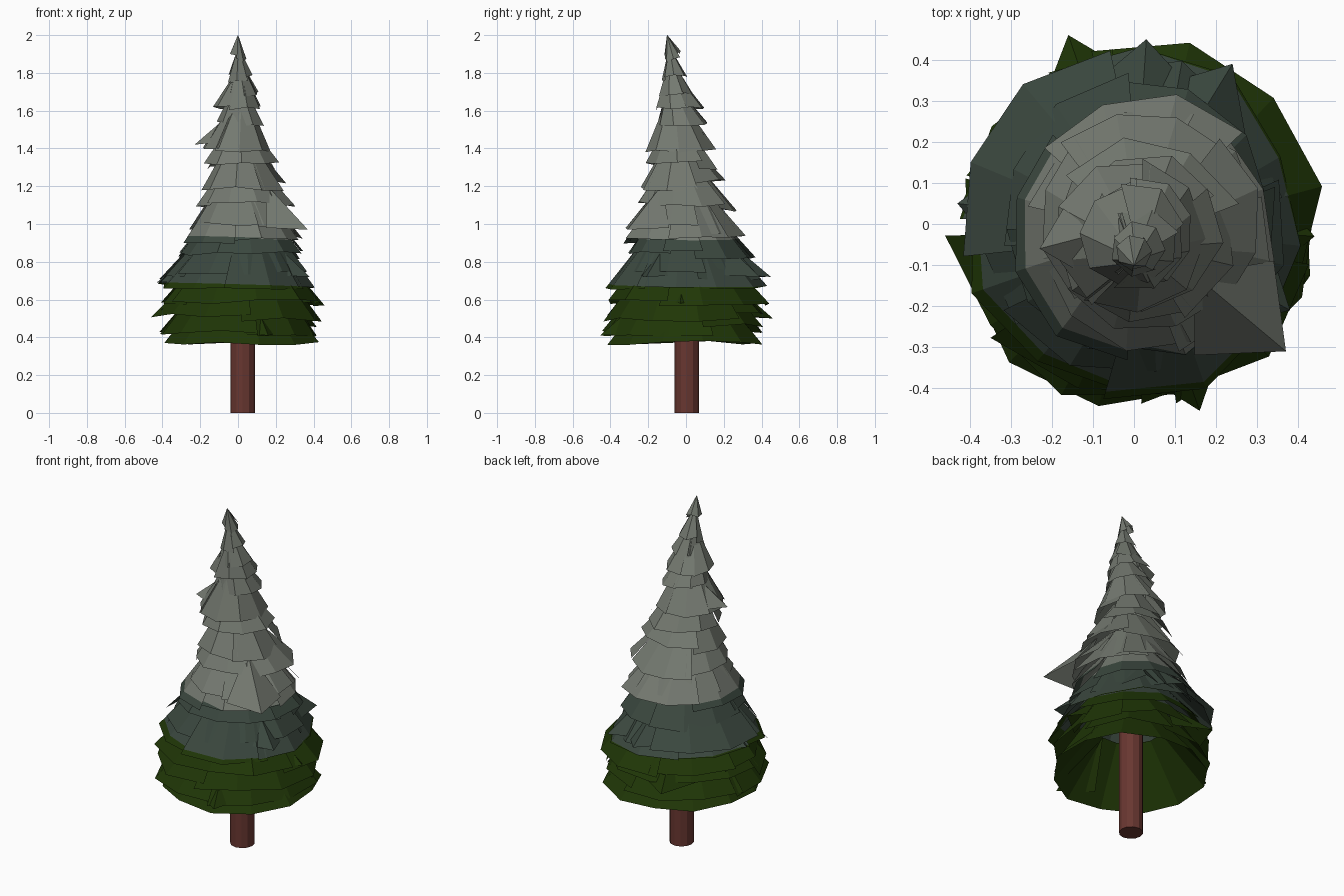
import bpy, bmesh, math, random
from mathutils import Vector

if "Cube" in bpy.data.objects:
    bpy.data.objects.remove(bpy.data.objects["Cube"])

random.seed(11)


def material(name, rgb):
    m = bpy.data.materials.new(name)
    m.diffuse_color = (*rgb, 1)
    m.use_nodes = True
    m.node_tree.nodes["Principled BSDF"].inputs["Base Color"].default_value = m.diffuse_color
    return m


GREEN = material("needle green", (0.014, 0.037, 0.002))
FROST = material("frosted green", (0.043, 0.064, 0.049))
SNOW = material("snow grey", (0.175, 0.192, 0.163))
BARK = material("bark brown", (0.14, 0.038, 0.03))


def finish(bm, name, mats):
    me = bpy.data.meshes.new(name)
    bm.to_mesh(me)
    bm.free()
    for m in mats:
        me.materials.append(m)
    ob = bpy.data.objects.new(name, me)
    bpy.context.collection.objects.link(ob)
    return ob


# trunk
bpy.ops.mesh.primitive_cylinder_add(vertices=12, radius=0.065, depth=0.7,
                                    location=(0.025, 0.005, 0.35))
trunk = bpy.context.object
trunk.name = "trunk"
trunk.data.materials.append(BARK)


def panel(bm, angles, z, cx, cy, r, top, top_r, jitter, closed=False):
    """One faceted branch flap: an outer rim joined to a higher inner rim."""
    outer, inner = [], []
    for a in angles:
        d = Vector((math.cos(a), math.sin(a), 0))
        rr = r * (1 + random.uniform(-jitter, jitter))
        outer.append(bm.verts.new(Vector((cx, cy, z + random.uniform(-0.012, 0.012))) + d * rr))
        inner.append(bm.verts.new(top + d * top_r))
    n = len(angles)
    for i in range(n if closed else n - 1):
        j = (i + 1) % n
        bm.faces.new((outer[i], outer[j], inner[j], inner[i]))


# branch tiers: rim height, rim centre x, rim centre y, rim radius
TIERS = [
    (0.37, 0.02, 0.00, 0.42), (0.44, 0.00, -0.01, 0.44), (0.51, -0.01, 0.00, 0.44),
    (0.58, 0.01, 0.01, 0.435), (0.67, -0.01, 0.00, 0.425), (0.72, -0.01, 0.02, 0.395),
    (0.83, 0.02, 0.02, 0.335), (0.92, 0.03, -0.01, 0.32), (0.97, 0.05, -0.02, 0.29),
    (1.09, 0.03, 0.01, 0.265), (1.20, 0.02, -0.02, 0.23), (1.31, 0.02, -0.02, 0.195),
    (1.41, -0.01, -0.03, 0.20), (1.52, 0.02, -0.02, 0.135), (1.60, -0.01, -0.03, 0.13),
    (1.70, 0.02, -0.05, 0.095), (1.77, 0.01, -0.06, 0.07), (1.89, 0.00, -0.07, 0.045),
]
TIP = Vector((0.0, -0.10, 2.0))

for k, (z, cx, cy, r) in enumerate(TIERS):
    bm = bmesh.new()
    h = 0.11 + 0.42 * r
    sides = 12 if r > 0.25 else 9 if r > 0.12 else 7
    step = 2 * math.pi / sides
    start = random.uniform(0, 2 * math.pi)
    lean = max(0, z + h - 1.1)
    top = Vector((0.02 - 0.02 * lean, -0.01 - 0.09 * lean, z + h))
    top_r = (0.43 if z < 1 else 0.36) * r
    if k == len(TIERS) - 1:
        top, top_r = TIP, 0.001
    elif z > 1.65:
        top_r = 0.2 * r
    if k == 0:
        # lowest skirt is one unbroken ring
        panel(bm, [start + i * step for i in range(sides)], z, cx, cy, r, top, top_r, 0.03, True)
    else:
        # other tiers are overlapping flaps of different length
        i = 0
        while i < sides:
            run = min(random.choice((2, 3, 3, 4, 5)), sides - i)
            a0 = start + i * step - 0.06
            angles = [a0 + j * (run * step + 0.12) / run for j in range(run + 1)]
            s = 1 + random.uniform(-0.06, 0.04)
            dz = random.uniform(-0.025, 0.025)
            panel(bm, angles, z + dz, cx, cy, r * s, top, top_r * s, 0.05)
            i += run
    # cut the colour bands at two heights
    low, high = 0.68 + random.uniform(-0.01, 0.01), 0.92 + random.uniform(-0.01, 0.01)
    for cut in (low, high):
        bmesh.ops.bisect_plane(bm, geom=bm.verts[:] + bm.edges[:] + bm.faces[:],
                               plane_co=(0, 0, cut), plane_no=(0.03, 0.01, 1))
    for f in bm.faces:
        c = f.calc_center_median()
        hgt = c.z + 0.03 * c.x + 0.01 * c.y
        f.material_index = 0 if hgt < low else 1 if hgt < high else 2
    finish(bm, f"branch_tier_{k + 1}", (GREEN, FROST, SNOW))

# long single boughs that stick out: tip position, half width, colour
BOUGHS = [((0.37, -0.31, 0.97), 0.15, 2), ((0.38, -0.21, 0.72), 0.14, 1),
          ((0.03, 0.45, 0.72), 0.16, 1), ((0.24, 0.39, 0.72), 0.14, 1),
          ((0.16, -0.455, 0.41), 0.13, 0), ((-0.16, 0.46, 0.50), 0.14, 0),
          ((-0.43, 0.05, 0.69), 0.14, 1), ((0.44, -0.03, 0.58), 0.14, 0),
          ((-0.23, -0.06, 1.42), 0.08, 2)]
for k, (tip, w, mat) in enumerate(BOUGHS):
    bm = bmesh.new()
    t = Vector(tip)
    out = Vector((t.x, t.y, 0))
    side = Vector((-t.y, t.x, 0)).normalized() * w
    peak = out * 0.4 + Vector((0, 0, t.z + 0.5 * out.length))
    left, right = out * 0.66 + side, out * 0.66 - side
    left.z = right.z = t.z + 0.01
    vs = [bm.verts.new(p) for p in (t, left, peak, right)]
    bm.faces.new((vs[0], vs[1], vs[2]))
    bm.faces.new((vs[0], vs[2], vs[3]))
    finish(bm, f"long_bough_{k + 1}", ((GREEN, FROST, SNOW)[mat],))
